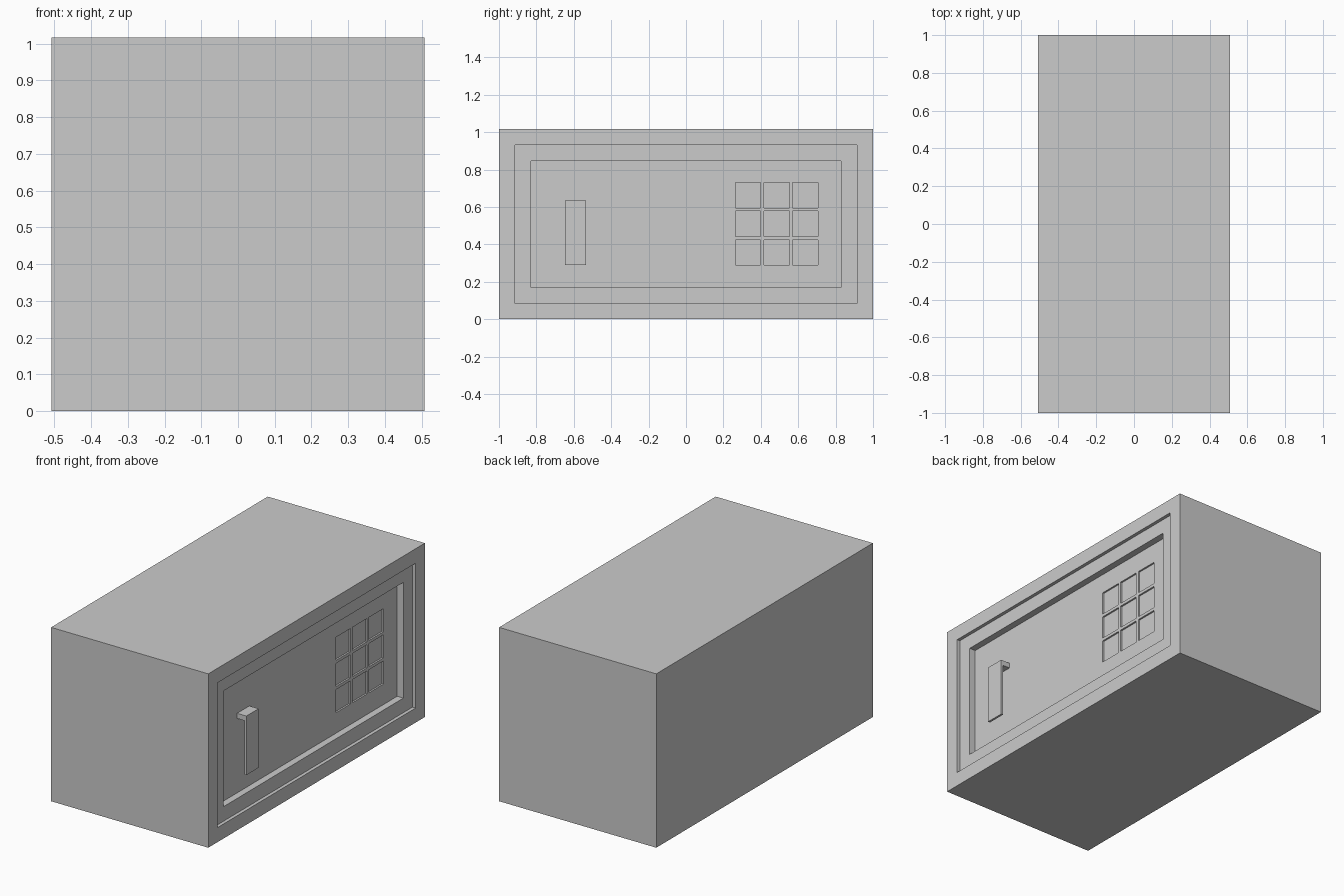
import bpy, bmesh
from mathutils import Vector

cube = bpy.data.objects.get("Cube")
if cube:
    bpy.data.objects.remove(cube)

W, L, H = 1.016, 2.0, 1.016      # depth, length, height
FRONT = W / 2                    # plane of the door side
MARGIN = 0.085                   # width of each frame step
PANEL = FRONT - 0.06             # plane of the recessed door panel
KEY, PITCH = 0.135, 0.153
PAD_Y, PAD_Z = 0.485, 0.51       # keypad centre

grey = bpy.data.materials.new("Plain grey")
grey.diffuse_color = (0.6, 0.6, 0.6, 1)
grey.use_nodes = True
grey.node_tree.nodes["Principled BSDF"].inputs["Base Color"].default_value = (0.6, 0.6, 0.6, 1)


def add_object(name, bm):
    bmesh.ops.recalc_face_normals(bm, faces=bm.faces)
    mesh = bpy.data.meshes.new(name)
    bm.to_mesh(mesh)
    bm.free()
    mesh.materials.append(grey)
    obj = bpy.data.objects.new(name, mesh)
    bpy.context.collection.objects.link(obj)
    return obj


def sink(bm, face, depth):
    """Push one face inwards, leaving walls around it."""
    new = bmesh.ops.extrude_discrete_faces(bm, faces=[face])["faces"][0]
    bmesh.ops.translate(bm, verts=new.verts, vec=(-depth, 0, 0))
    return new


# Safe body with a stepped door recess on the +x side
bm = bmesh.new()
bmesh.ops.create_cube(bm, size=1)
bmesh.ops.scale(bm, verts=bm.verts, vec=(W, L, H))
bmesh.ops.translate(bm, verts=bm.verts, vec=(0, 0, H / 2))
bm.normal_update()
door = max(bm.faces, key=lambda f: f.normal.x)
for depth in (0.02, 0.04):
    bmesh.ops.inset_region(bm, faces=[door], thickness=MARGIN,
                           use_boundary=True, use_even_offset=True)
    door = sink(bm, door, depth)
    bm.normal_update()


# Keypad: slice the panel into a grid, then sink the nine keys
def panel_faces():
    bm.normal_update()
    return [f for f in bm.faces
            if f.normal.x > 0.9 and abs(f.calc_center_median().x - PANEL) < 0.001]


centres = [(PAD_Y + i * PITCH, PAD_Z + j * PITCH) for i in (-1, 0, 1) for j in (-1, 0, 1)]
for axis, mid in ((Vector((0, 1, 0)), PAD_Y), (Vector((0, 0, 1)), PAD_Z)):
    for i in (-1, 0, 1):
        for side in (-1, 1):
            faces = panel_faces()
            geom = faces + list({e for f in faces for e in f.edges}) \
                + list({v for f in faces for v in f.verts})
            bmesh.ops.bisect_plane(bm, geom=geom, dist=1e-5, plane_no=axis,
                                   plane_co=axis * (mid + i * PITCH + side * KEY / 2))
for face in panel_faces():
    c = face.calc_center_median()
    if any(abs(c.y - y) < 0.01 and abs(c.z - z) < 0.01 for y, z in centres):
        sink(bm, face, 0.01)
add_object("safe_body", bm)

# Hooked door handle: profile in x and z, extruded along y
bar = FRONT - 0.013
profile = [(PANEL, 0.635), (FRONT, 0.635), (FRONT, 0.29),
           (bar, 0.29), (bar, 0.605), (PANEL, 0.605)]
bm = bmesh.new()
face = bm.faces.new([bm.verts.new((x, -0.648, z)) for x, z in profile])
out = bmesh.ops.extrude_face_region(bm, geom=[face])["geom"]
bmesh.ops.translate(bm, verts=[v for v in out if isinstance(v, bmesh.types.BMVert)],
                    vec=(0, 0.113, 0))
add_object("door_handle", bm)
